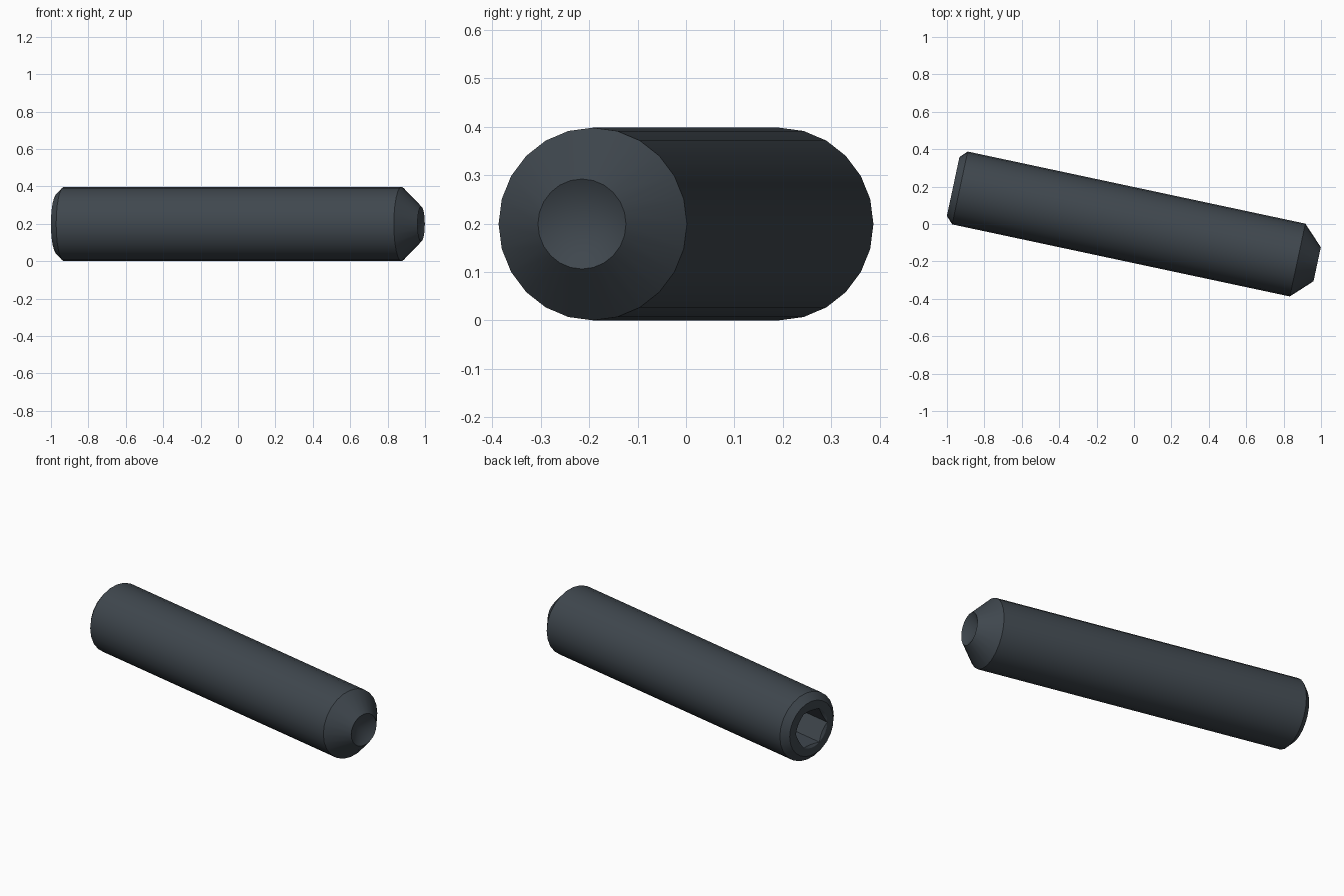
import bpy
import bmesh
from math import sin, cos, pi, radians

cube = bpy.data.objects.get("Cube")
if cube:
    bpy.data.objects.remove(cube, do_unlink=True)

SIDES = 24
RADIUS = 0.199        # shank
HEX_APOTHEM = 0.1     # half the socket's width across flats
SINK_RADIUS = 0.116   # countersink round the socket mouth
TAIL = -0.96
TIP = 1.03


def hex_radius(angle):
    """Distance from the centre to a hexagon with a corner at angle 0."""
    return HEX_APOTHEM / cos(angle % (pi / 3) - pi / 6)


def round_ring(x, radius):
    return lambda a: (x, radius * cos(a), radius * sin(a))


def hex_ring(depth):
    def point(a):
        r = hex_radius(a)
        return (TAIL + depth, r * cos(a), r * sin(a))
    return point


def hex_mouth(a):
    # Conical countersink cutting into the hexagonal walls
    r = hex_radius(a)
    return (TAIL + (SINK_RADIUS - r) * 0.58, r * cos(a), r * sin(a))


# Rings from the socket floor, over the outside, to the cupped tip
rings = [
    hex_ring(0.23),
    hex_mouth,
    round_ring(TAIL, SINK_RADIUS),
    round_ring(TAIL, 0.161),
    round_ring(-0.923, RADIUS),
    round_ring(0.923, RADIUS),
    round_ring(TIP, 0.093),
]

bm = bmesh.new()
loops = [[bm.verts.new(ring(2 * pi * i / SIDES)) for i in range(SIDES)]
         for ring in rings]
for low, high in zip(loops, loops[1:]):
    for i in range(SIDES):
        j = (i + 1) % SIDES
        bm.faces.new((low[i], low[j], high[j], high[i]))

# Flat socket floor and conical cup
bm.faces.new(loops[0])
apex = bm.verts.new((TIP - 0.054, 0, 0))
for i in range(SIDES):
    bm.faces.new((loops[-1][i], loops[-1][(i + 1) % SIDES], apex))
bmesh.ops.recalc_face_normals(bm, faces=bm.faces)

mesh = bpy.data.meshes.new("set_screw")
bm.to_mesh(mesh)
bm.free()

# Dark steel
steel = bpy.data.materials.new("dark_steel")
steel.use_nodes = True
color = (0.05, 0.063, 0.076, 1)
steel.diffuse_color = color
steel.node_tree.nodes["Principled BSDF"].inputs["Base Color"].default_value = color
mesh.materials.append(steel)

screw = bpy.data.objects.new("set_screw", mesh)
bpy.context.collection.objects.link(screw)
screw.location = (-0.028, 0, RADIUS)
screw.rotation_euler.z = radians(-12.05)

bpy.ops.object.select_all(action="DESELECT")
screw.select_set(True)
bpy.context.view_layer.objects.active = screw
bpy.ops.object.shade_smooth_by_angle(angle=radians(25))
